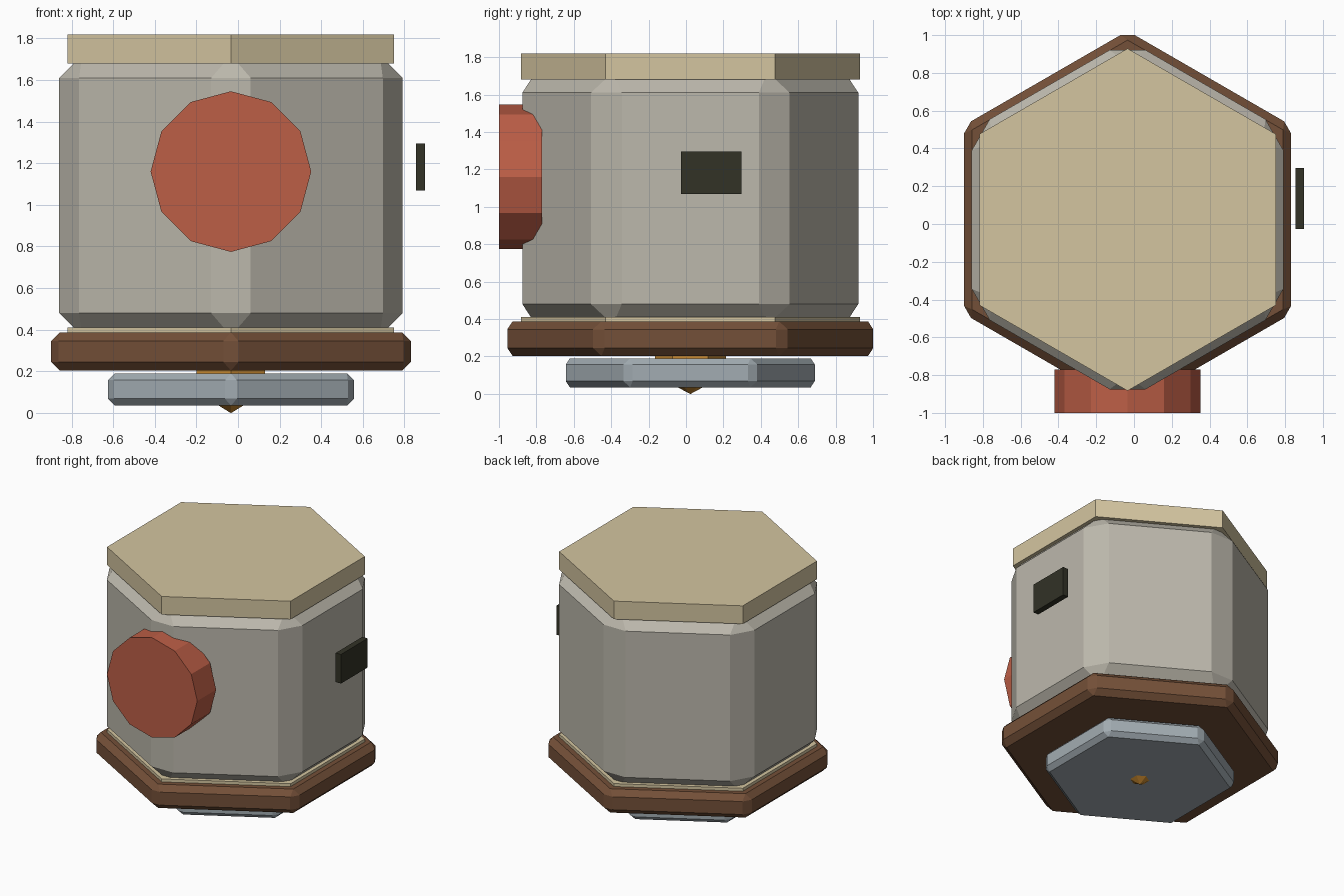
import bpy, bmesh, math
from mathutils import Matrix

if "Cube" in bpy.data.objects:
    bpy.data.objects.remove(bpy.data.objects["Cube"])

CX, CY = -0.034, 0.023   # centre of the hexagonal stack


def material(name, rgb):
    """Flat colour from sRGB bytes."""
    m = bpy.data.materials.new(name)
    lin = [((c / 255 + 0.055) / 1.055) ** 2.4 for c in rgb]
    m.diffuse_color = (*lin, 1)
    m.use_nodes = True
    m.node_tree.nodes["Principled BSDF"].inputs["Base Color"].default_value = m.diffuse_color
    return m


cream = material("cream", (212, 197, 160))
stone = material("warm_grey", (188, 184, 172))
brown = material("brown", (116, 80, 56))
steel = material("blue_grey", (162, 172, 178))
gold = material("amber", (200, 136, 46))
red = material("brick_red", (188, 94, 70))
dark = material("near_black", (50, 50, 38))


def add(name, bm, mat, bevel=0):
    if bevel:
        bmesh.ops.bevel(bm, geom=bm.edges[:], offset=bevel, offset_type='OFFSET',
                        segments=1, profile=0.5, affect='EDGES')
    bmesh.ops.recalc_face_normals(bm, faces=bm.faces[:])
    mesh = bpy.data.meshes.new(name)
    bm.to_mesh(mesh)
    bm.free()
    mesh.materials.append(mat)
    ob = bpy.data.objects.new(name, mesh)
    bpy.context.collection.objects.link(ob)
    return ob


def hexagon(name, profile, mat, bevel=0):
    """Six-sided solid through (radius, height) rings, a corner pointing to -y."""
    bm = bmesh.new()
    rings = []
    for r, z in profile:
        angles = [math.pi / 2 + i * math.pi / 3 for i in range(6)]
        rings.append([bm.verts.new((CX + r * math.cos(a), CY + r * math.sin(a), z))
                      for a in angles])
    for low, high in zip(rings, rings[1:]):
        for i in range(6):
            j = (i + 1) % 6
            bm.faces.new((low[i], low[j], high[j], high[i]))
    bm.faces.new(rings[0][::-1])
    bm.faces.new(rings[-1])
    return add(name, bm, mat, bevel)


# hexagonal stack
hexagon("body", [(0.953, 0.37), (0.953, 1.72)], stone, 0.11)
hexagon("lid", [(0.906, 1.68), (0.906, 1.82)], cream)
hexagon("lower_collar", [(0.906, 0.28), (0.906, 0.41)], cream)
hexagon("base_ring", [(0.999, 0.203), (0.999, 0.387)], brown, 0.042)
hexagon("foot", [(0.682, 0.035), (0.682, 0.19)], steel, 0.033)

# amber gem through the foot
hexagon("gem", [(0.002, 0.0), (0.19, 0.1), (0.19, 0.3)], gold)

# round front knob
bm = bmesh.new()
bmesh.ops.create_cone(bm, cap_ends=True, segments=12, radius1=0.386, radius2=0.386, depth=0.23,
                      matrix=Matrix.Translation((CX, -0.885, 1.16)) @ Matrix.Rotation(math.pi / 2, 4, 'X'))
add("front_knob", bm, red)

# small plate on the right
bm = bmesh.new()
bmesh.ops.create_cube(bm, size=1, matrix=Matrix.Translation((0.877, 0.135, 1.182))
                      @ Matrix.Diagonal((0.045, 0.325, 0.225, 1)))
add("side_plate", bm, dark)
